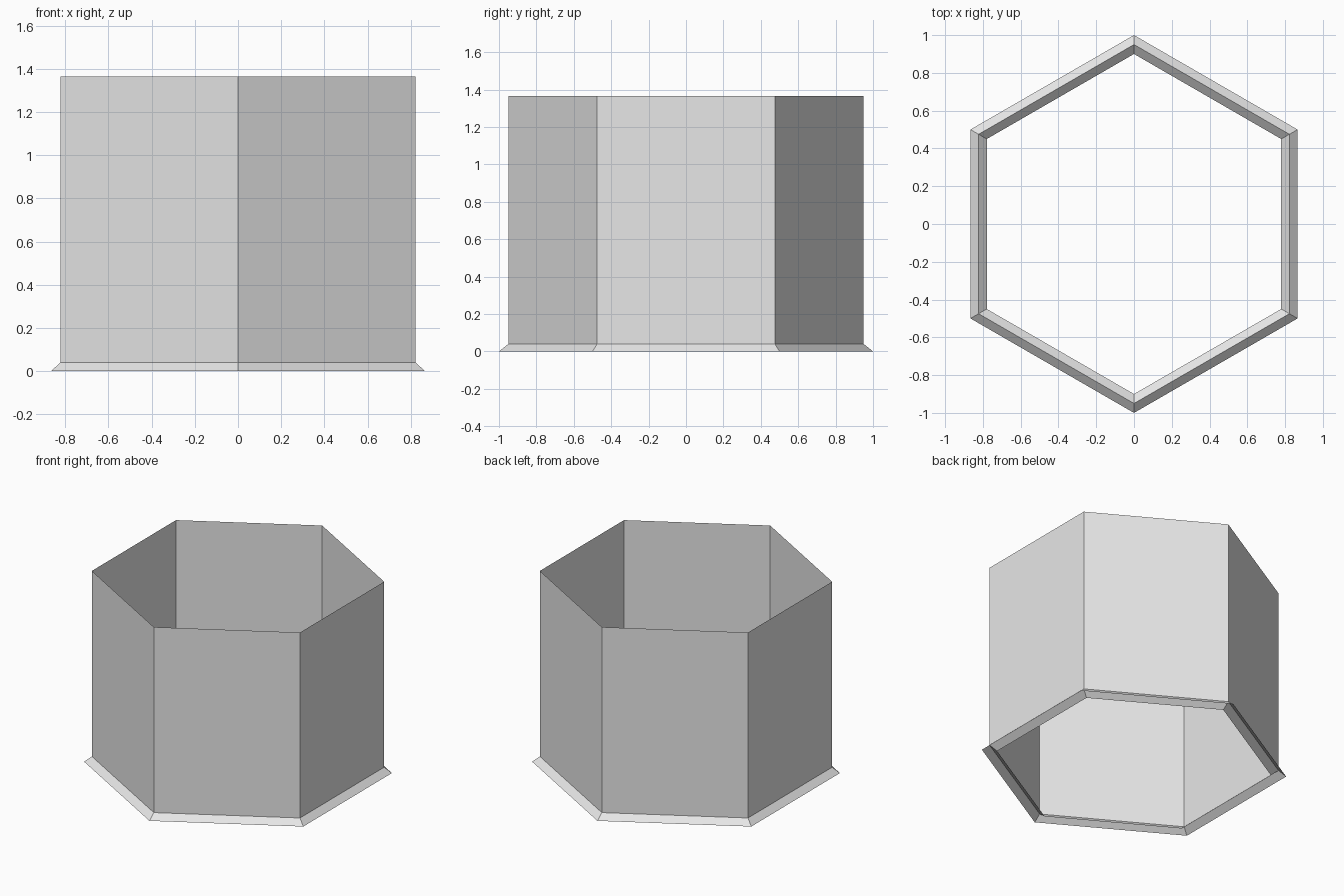
import bpy
import bmesh
from math import sin, cos, pi

cube = bpy.data.objects.get("Cube")
if cube:
    bpy.data.objects.remove(cube, do_unlink=True)

SIDES = 6
WALL_R, FLARE, FOOT_Z, TOP_Z = 0.95, 0.05, 0.04, 1.365

# One plain grey for everything
GREY = (0.8, 0.8, 0.8, 1.0)
grey = bpy.data.materials.new("light grey")
grey.use_nodes = True
grey.diffuse_color = GREY
grey.node_tree.nodes["Principled BSDF"].inputs["Base Color"].default_value = GREY


def hex_band(name, profile):
    """Sweep an open (radius, height) profile around a hexagon with corners on the y axis."""
    bm = bmesh.new()
    rings = []
    for r, z in profile:
        angles = [pi / 2 + 2 * pi * i / SIDES for i in range(SIDES)]
        rings.append([bm.verts.new((r * cos(a), r * sin(a), z)) for a in angles])
    for low, high in zip(rings, rings[1:]):
        for i in range(SIDES):
            j = (i + 1) % SIDES
            bm.faces.new((low[i], low[j], high[j], high[i]))
    mesh = bpy.data.meshes.new(name)
    bm.to_mesh(mesh)
    bm.free()
    mesh.materials.append(grey)
    obj = bpy.data.objects.new(name, mesh)
    bpy.context.collection.objects.link(obj)
    return obj


# Thin upright wall, open at both ends
hex_band("wall", [(WALL_R, FOOT_Z), (WALL_R, TOP_Z)])

# Sloped foot strips on both sides of the wall, open underneath
hex_band("outer_foot", [(WALL_R + FLARE, 0), (WALL_R, FOOT_Z)])
hex_band("inner_foot", [(WALL_R, FOOT_Z), (WALL_R - FLARE, 0)])
